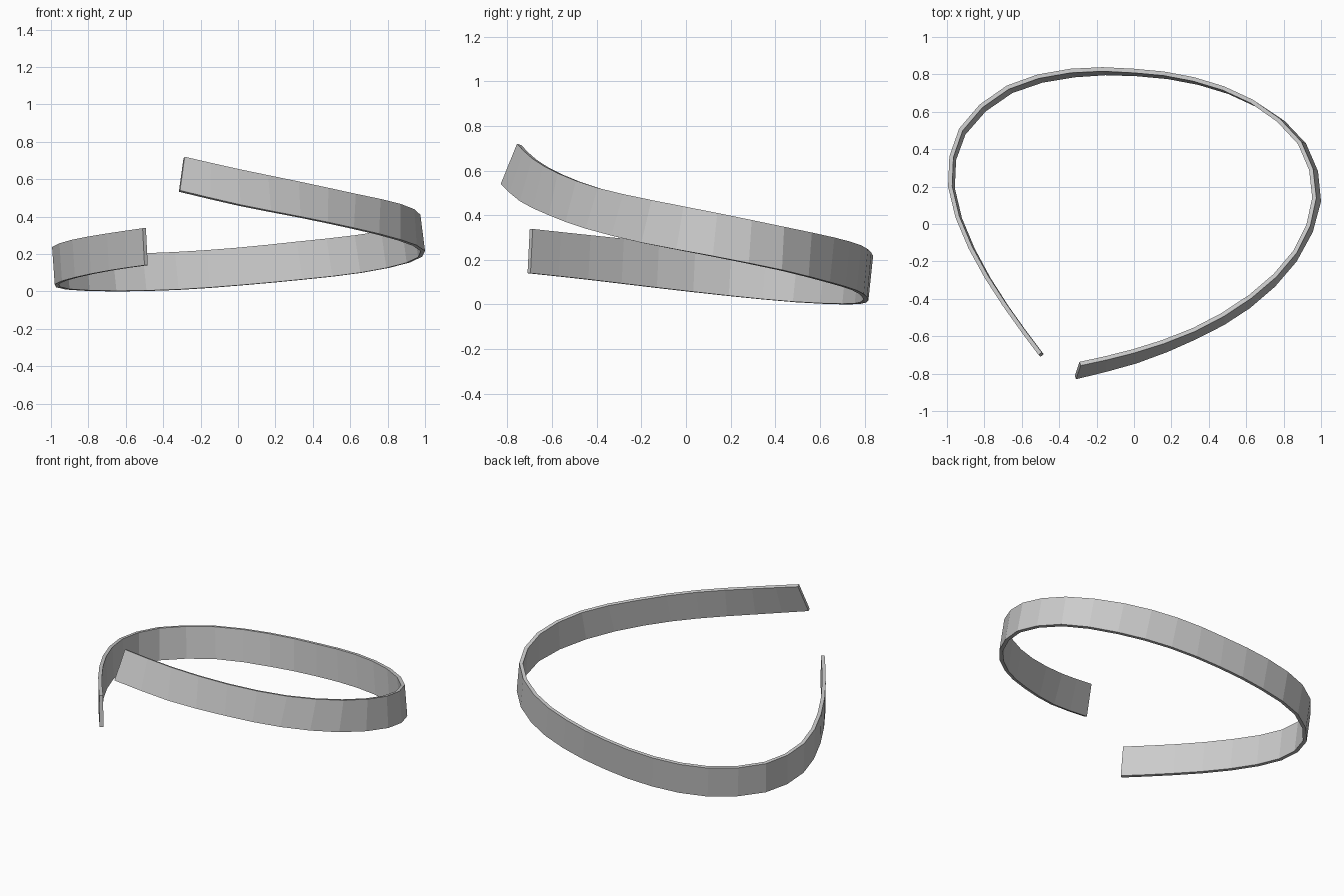
import bpy
import bmesh
from mathutils import Vector

if "Cube" in bpy.data.objects:
    bpy.data.objects.remove(bpy.data.objects["Cube"])

# Cross-sections along the band: outer lower edge, outer upper edge
SECTIONS = [
    ((-.50, -.71, .14), (-.51, -.70, .338)),
    ((-.69, -.45, .112), (-.70, -.44, .31)),
    ((-.872, -.14, .075), (-.885, -.13, .277)),
    ((-.98, .19, .038), (-.994, .20, .238)),
    ((-.92, .49, .010), (-.935, .51, .208)),
    ((-.66, .72, .0), (-.68, .74, .198)),
    ((-.32, .806, .008), (-.34, .83, .208)),
    ((.015, .812, .032), (0, .83, .232)),
    ((.35, .765, .063), (.32, .785, .265)),
    ((.665, .645, .10), (.635, .665, .30)),
    ((.92, .43, .155), (.895, .44, .348)),
    ((1.0, .12, .217), (.975, .14, .41)),
    ((.87, -.20, .277), (.87, -.155, .468)),
    ((.62, -.45, .340), (.63, -.395, .522)),
    ((.335, -.615, .400), (.325, -.575, .588)),
    ((.015, -.745, .463), (0, -.69, .655)),
    ((-.31, -.83, .54), (-.285, -.757, .72)),
]


def smooth_path(points):
    """Insert one Catmull-Rom midpoint between each pair of points."""
    p = [Vector(q) for q in points]
    p = [2 * p[0] - p[1]] + p + [2 * p[-1] - p[-2]]
    out = []
    for i in range(1, len(p) - 2):
        out += [p[i], (9 * (p[i] + p[i + 1]) - p[i - 1] - p[i + 2]) / 16]
    return out + [p[-2]]


# Outer surface of the open band
bm = bmesh.new()
lower = [bm.verts.new(v) for v in smooth_path([s[0] for s in SECTIONS])]
upper = [bm.verts.new(v) for v in smooth_path([s[1] for s in SECTIONS])]
for i in range(len(lower) - 1):
    bm.faces.new((lower[i], upper[i], upper[i + 1], lower[i + 1]))
mesh = bpy.data.meshes.new("open_band")
bm.to_mesh(mesh)
bm.free()
band = bpy.data.objects.new("open_band", mesh)
bpy.context.collection.objects.link(band)

# Thickness towards the inside
solid = band.modifiers.new("thickness", 'SOLIDIFY')
solid.thickness = 0.022
solid.offset = -1
solid.use_even_offset = True
